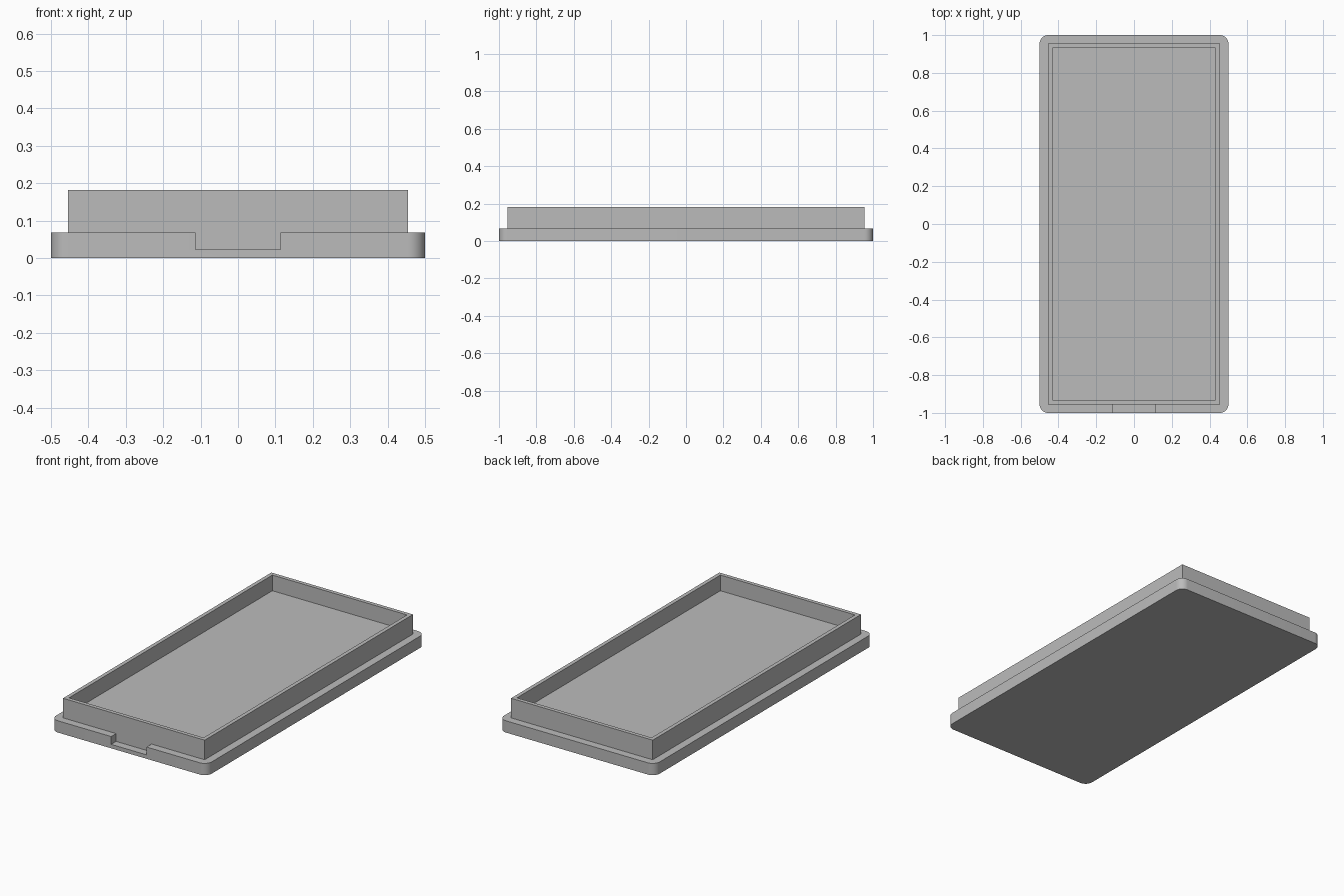
import bpy
import bmesh
import math

if "Cube" in bpy.data.objects:
    bpy.data.objects.remove(bpy.data.objects["Cube"], do_unlink=True)

U = 1 / 44              # wall thickness, the module for all sizes
HALF_X, HALF_Y = 0.5, 1.0
BASE_TOP, FLOOR, RIM_TOP = 3 * U, 4 * U, 8 * U
STEP = 2 * U            # ledge width and corner radius

grey = bpy.data.materials.new("plain grey")
grey.use_nodes = True
colour = (0.5, 0.5, 0.5, 1)
grey.diffuse_color = colour
grey.node_tree.nodes["Principled BSDF"].inputs["Base Color"].default_value = colour


def box(name, low, high, radius=0):
    """Box between two corners, with optional rounded upright edges."""
    bm = bmesh.new()
    bmesh.ops.create_cube(bm, size=1)
    for v in bm.verts:
        v.co = [a if c < 0 else b for c, a, b in zip(v.co, low, high)]
    if radius:
        upright = [e for e in bm.edges
                   if abs(e.verts[0].co.z - e.verts[1].co.z) > 0.001]
        bmesh.ops.bevel(bm, geom=upright, offset=radius, segments=10,
                        profile=0.5, affect='EDGES')
    mesh = bpy.data.meshes.new(name)
    bm.to_mesh(mesh)
    bm.free()
    mesh.materials.append(grey)
    obj = bpy.data.objects.new(name, mesh)
    bpy.context.collection.objects.link(obj)
    return obj


def combine(body, tool, operation):
    """Apply a boolean to the body and remove the helper."""
    tool.hide_render = True
    mod = body.modifiers.new(operation.lower(), 'BOOLEAN')
    mod.operation, mod.solver, mod.object = operation, 'EXACT', tool
    bpy.ops.object.select_all(action='DESELECT')
    body.select_set(True)
    bpy.context.view_layer.objects.active = body
    bpy.ops.object.modifier_apply(modifier=mod.name)
    bpy.data.objects.remove(tool, do_unlink=True)


# Rounded base plate
lid = box("tray_lid", (-HALF_X, -HALF_Y, 0), (HALF_X, HALF_Y, BASE_TOP), STEP)

# Raised rim block, rooted in the plate
rx, ry = HALF_X - STEP, HALF_Y - STEP
combine(lid, box("rim_block", (-rx, -ry, STEP), (rx, ry, RIM_TOP)), 'UNION')

# Shallow recess inside the rim
ix, iy = rx - U, ry - U
combine(lid, box("recess_cutter", (-ix, -iy, FLOOR), (ix, iy, RIM_TOP + U)),
        'DIFFERENCE')

# Finger notch in the front ledge
combine(lid, box("notch_cutter", (-5 * U, -HALF_Y - U, U),
                 (5 * U, -ry, BASE_TOP + U)), 'DIFFERENCE')

# Smooth corners, crisp edges
bpy.ops.object.shade_smooth_by_angle(angle=math.radians(30))
